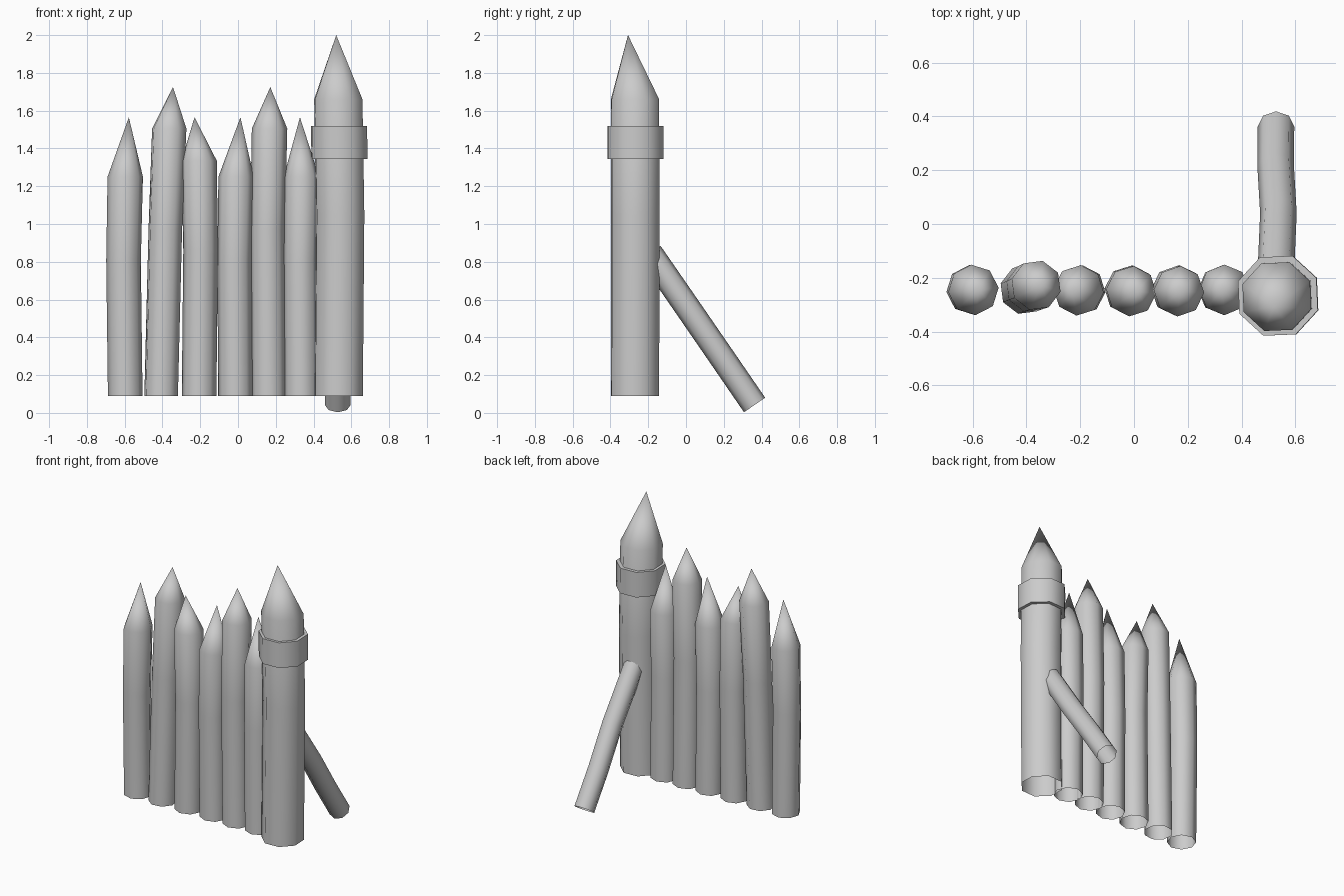
import bpy, bmesh, math
from mathutils import Vector

if "Cube" in bpy.data.objects:
    bpy.data.objects.remove(bpy.data.objects["Cube"])

SIDES = 8


def tube(name, rings, phase, axis=(0, 0, 1), tip=None, loop=False):
    """Skin octagonal rings (centre, radius); optional pointed tip or closed loop of rings."""
    q = Vector((0, 0, 1)).rotation_difference(Vector(axis))
    bm = bmesh.new()
    rows = []
    for centre, r in rings:
        row = []
        for i in range(SIDES):
            a = math.radians(phase) + math.tau * i / SIDES
            row.append(bm.verts.new(Vector(centre) + q @ Vector((r * math.cos(a), r * math.sin(a), 0))))
        rows.append(row)
    pairs = list(zip(rows, rows[1:]))
    if loop:
        pairs.append((rows[-1], rows[0]))
    for lo, hi in pairs:
        for i in range(SIDES):
            j = (i + 1) % SIDES
            bm.faces.new((lo[i], lo[j], hi[j], hi[i]))
    if tip:
        apex = bm.verts.new(tip)
        for i in range(SIDES):
            bm.faces.new((rows[-1][i], rows[-1][(i + 1) % SIDES], apex))
    mesh = bpy.data.meshes.new(name)
    bm.to_mesh(mesh)
    bm.free()
    obj = bpy.data.objects.new(name, mesh)
    bpy.context.collection.objects.link(obj)
    bpy.ops.object.select_all(action='DESELECT')
    obj.select_set(True)
    bpy.context.view_layer.objects.active = obj
    bpy.ops.object.shade_smooth_by_angle(angle=math.radians(60))
    return obj


# Row of sharpened stakes: x at bottom, middle, shoulder, tip; shoulder z; tip z; top y; phase
stakes = [
    (-0.597, -0.606, -0.597, -0.578, 1.25, 1.565, -0.245, 5),
    (-0.407, -0.385, -0.364, -0.344, 1.505, 1.725, -0.228, 30),
    (-0.206, -0.198, -0.206, -0.230, 1.335, 1.565, -0.247, 40),
    (-0.013, -0.018, -0.010, 0.013, 1.25, 1.565, -0.25, 40),
    (0.163, 0.156, 0.167, 0.171, 1.505, 1.725, -0.25, 42),
    (0.335, 0.330, 0.336, 0.328, 1.25, 1.565, -0.245, 0),
]
for n, (x0, x1, x2, x3, zs, zt, y, ph) in enumerate(stakes, 1):
    tube(f"stake_{n}", [((x0, -0.245, 0.09), 0.092),
                        ((x1, (y - 0.245) / 2, 0.09 + (zs - 0.09) * 0.62), 0.092),
                        ((x2, y, zs), 0.094)], ph, tip=(x3, y, zt))

# Thick corner post
tube("corner_post", [((0.533, -0.27, 0.09), 0.136), ((0.541, -0.268, 1.05), 0.136),
                     ((0.531, -0.27, 1.66), 0.136)], 25, tip=(0.52, -0.307, 2.0))

# Band around the post
tube("post_band", [((0.537, -0.267, 1.345), 0.128), ((0.537, -0.267, 1.345), 0.158),
                   ((0.535, -0.267, 1.52), 0.158), ((0.535, -0.267, 1.52), 0.128)], 25, loop=True)

# Slanted brace behind the post
tube("brace", [((0.528, 0.363, 0.042), 0.068), ((0.527, 0.21, 0.265), 0.068),
               ((0.537, 0.04, 0.512), 0.068), ((0.527, -0.19, 0.845), 0.068)],
     0, axis=(0, -0.567, 0.824))
